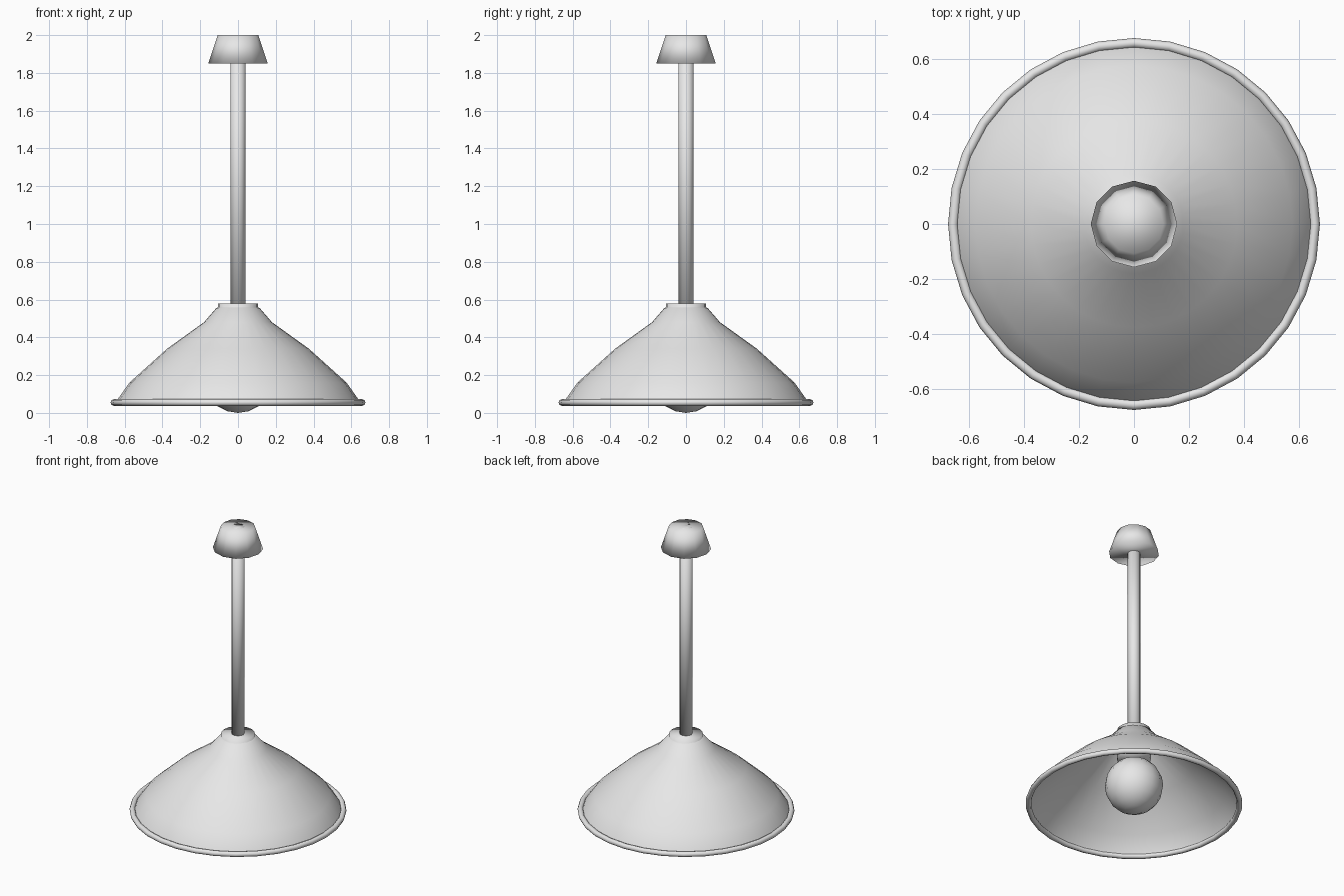
import bpy, math

if "Cube" in bpy.data.objects:
    bpy.data.objects.remove(bpy.data.objects["Cube"])

grey = bpy.data.materials.new("light grey")
grey.diffuse_color = (0.8, 0.8, 0.8, 1)
grey.use_nodes = True
grey.node_tree.nodes["Principled BSDF"].inputs["Base Color"].default_value = grey.diffuse_color


def lathe(name, profile, sides, caps=False, closed=False):
    """Spin (radius, z) points around z, listed bottom to top on the outside."""
    verts, faces = [], []
    n = len(profile)
    for r, z in profile:
        for i in range(sides):
            a = 2 * math.pi * i / sides
            verts.append((r * math.cos(a), r * math.sin(a), z))
    for k in range(n if closed else n - 1):
        m = (k + 1) % n
        for i in range(sides):
            j = (i + 1) % sides
            faces.append((k * sides + i, k * sides + j, m * sides + j, m * sides + i))
    if caps:
        faces.append(tuple(reversed(range(sides))))
        faces.append(tuple(range((n - 1) * sides, n * sides)))
    mesh = bpy.data.meshes.new(name)
    mesh.from_pydata(verts, [], faces)
    mesh.materials.append(grey)
    mesh.shade_smooth()
    obj = bpy.data.objects.new(name, mesh)
    bpy.context.collection.objects.link(obj)
    return obj


# Ceiling canopy, a softly shaded frustum
lathe("canopy", [(0.157, 1.85), (0.107, 2.0)], 12, caps=True)

# Hanging rod
lathe("rod", [(0.04, 0.5), (0.04, 2.0)], 12, caps=True)

# Bulb socket, its top showing as the collar above the shade
lathe("socket", [(0.105, 0.37), (0.105, 0.58)], 16, caps=True)

# Open bell-shaped shade
lathe("shade", [(0.645, 0.055), (0.635, 0.075), (0.575, 0.16), (0.375, 0.34),
                (0.18, 0.48), (0.115, 0.555), (0.1, 0.56)], 32)

# Rolled rim at the shade's mouth
rim = [(0.657 + 0.018 * math.cos(a), 0.055 + 0.018 * math.sin(a))
       for a in (2 * math.pi * i / 8 for i in range(8))]
lathe("shade_rim", rim, 32, closed=True)

# Light bulb
bpy.ops.mesh.primitive_uv_sphere_add(segments=16, ring_count=10, radius=0.182,
                                     location=(0, 0, 0.182))
bulb = bpy.context.object
bulb.name = "bulb"
bulb.data.materials.append(grey)
bulb.data.shade_smooth()
